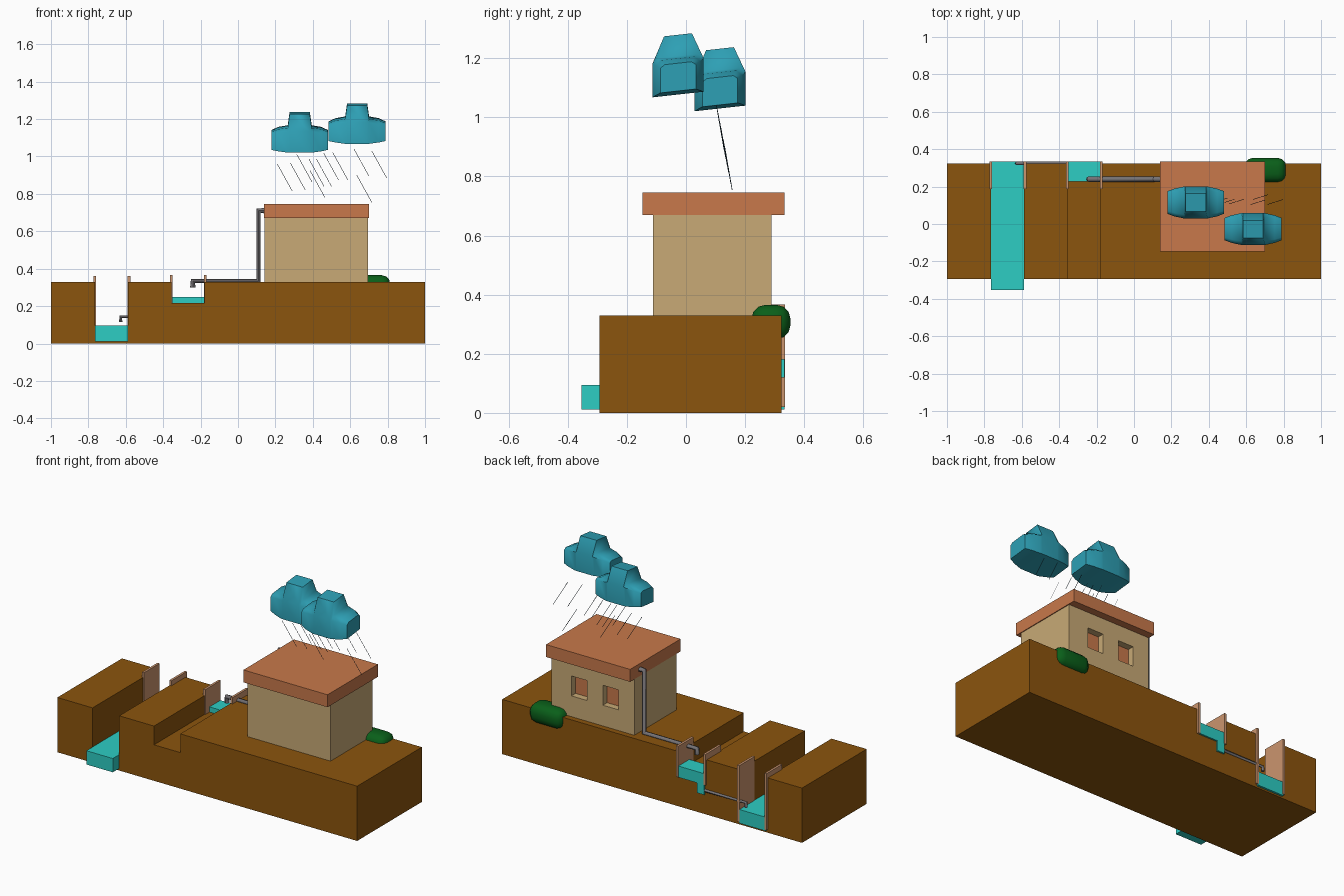
import bpy, bmesh, math
from mathutils import Vector

if "Cube" in bpy.data.objects:
    bpy.data.objects.remove(bpy.data.objects["Cube"])


def mat(name, rgb):
    m = bpy.data.materials.new(name)
    m.diffuse_color = (*rgb, 1)
    m.use_nodes = True
    m.node_tree.nodes["Principled BSDF"].inputs["Base Color"].default_value = m.diffuse_color
    return m


SOIL = mat("soil", (0.26, 0.089, 0.004))
WALL = mat("plaster", (0.58, 0.40, 0.18))
ROOF = mat("roof_tile", (0.58, 0.19, 0.07))
WATER = mat("water", (0.026, 0.61, 0.55))
CLOUD = mat("cloud", (0.027, 0.35, 0.46))
LEAF = mat("leaf", (0.003, 0.115, 0.01))
PLANK = mat("plank", (0.60, 0.30, 0.156))
PIPE = mat("pipe", (0.18, 0.17, 0.18))
RAIN = mat("rain", (0.01, 0.03, 0.05))


def mesh_obj(name, verts, faces, m):
    me = bpy.data.meshes.new(name)
    me.from_pydata(verts, [], faces)
    bm = bmesh.new()
    bm.from_mesh(me)
    bmesh.ops.recalc_face_normals(bm, faces=bm.faces)
    bm.to_mesh(me)
    bm.free()
    ob = bpy.data.objects.new(name, me)
    bpy.context.collection.objects.link(ob)
    if m:
        me.materials.append(m)
    return ob


def loft(name, rings, m):
    """Skin a row of equal-length rings and cap both ends."""
    n = len(rings[0])
    verts = [p for r in rings for p in r]
    faces = [list(range(n)), list(range(len(verts) - n, len(verts)))]
    for i in range(len(rings) - 1):
        for j in range(n):
            k = (j + 1) % n
            faces.append([i*n + j, i*n + k, (i+1)*n + k, (i+1)*n + j])
    return mesh_obj(name, verts, faces, m)


def extrude_y(name, profile, y0, y1, m):
    return loft(name, [[(x, y, z) for x, z in profile] for y in (y0, y1)], m)


def box(name, x0, x1, y0, y1, z0, z1, m):
    return extrude_y(name, [(x0, z0), (x1, z0), (x1, z1), (x0, z1)], y0, y1, m)


def activate(ob):
    bpy.ops.object.select_all(action='DESELECT')
    ob.select_set(True)
    bpy.context.view_layer.objects.active = ob


def smooth(ob, angle):
    activate(ob)
    bpy.ops.object.shade_smooth_by_angle(angle=math.radians(angle))


def tube(name, paths, r, m, res=2):
    """Pipe(s) swept along straight-segment paths, with mitred corners."""
    cu = bpy.data.curves.new(name, 'CURVE')
    cu.dimensions = '3D'
    cu.bevel_depth, cu.bevel_resolution, cu.use_fill_caps = r, res, True
    for path in paths:
        s = cu.splines.new('POLY')
        s.points.add(len(path) - 1)
        for p, co in zip(s.points, path):
            p.co = (*co, 1)
    cu.materials.append(m)
    ob = bpy.data.objects.new(name, cu)
    bpy.context.collection.objects.link(ob)
    activate(ob)
    bpy.ops.object.convert(target='MESH')
    return bpy.context.object


# Ground block with a deep canal and a shallow ditch
extrude_y("ground", [(-1, 0), (1, 0), (1, .33), (-.18, .33), (-.18, .217), (-.355, .217),
                     (-.355, .33), (-.587, .33), (-.587, .01), (-.765, .01), (-.765, .33),
                     (-1, .33)], -.293, .323, SOIL)

# Water in the canal, and ditch water with its outlet leg
box("canal_water", -.764, -.588, -.353, .333, .012, .095, WATER)
extrude_y("ditch_water", [(-.354, .12), (-.305, .12), (-.305, .18), (-.181, .18),
                          (-.181, .248), (-.354, .248)], .228, .333, WATER)

# Retaining planks
for name, x, z0, z1 in (("canal_plank_left", -.765, .02, .36), ("canal_plank_right", -.583, .02, .36),
                        ("ditch_plank_left", -.357, .18, .367), ("ditch_plank_right", -.175, .18, .367)):
    box(name, x - .007, x + .007, .188, .335, z0, z1, PLANK)

# House walls with recessed rear windows
walls = box("house_walls", .142, .695, -.111, .289, .325, .68, WALL)
for i, x in enumerate((.30, .51)):
    cutter = box("window_cutter", x - .052, x + .052, .245, .35, .455, .575, None)
    mod = walls.modifiers.new("window", 'BOOLEAN')
    mod.object, mod.operation, mod.solver = cutter, 'DIFFERENCE', 'EXACT'
    activate(walls)
    bpy.ops.object.modifier_apply(modifier=mod.name)
    bpy.data.objects.remove(cutter)
    box(f"window_pane_{i + 1}", x - .052, x + .052, .24, .249, .455, .575, ROOF)

# Flat roof slab
box("roof", .139, .70, -.147, .334, .67, .745, ROOF)

# Downpipe to the ditch, and overflow pipe to the canal
smooth(tube("downpipe", [[(.145, .24, .71), (.11, .24, .71), (.11, .24, .334),
                          (-.241, .24, .334), (-.241, .24, .30)]], .015, PIPE), 50)
smooth(tube("overflow_pipe", [[(-.32, .324, .143), (-.627, .324, .143),
                               (-.627, .324, .115)]], .009, PIPE), 50)

# Bush behind the house
bush = box("bush", .59, .814, .222, .353, .25, .365, LEAF)
bev = bush.modifiers.new("round", 'BEVEL')
bev.width, bev.segments = .045, 3
activate(bush)
bpy.ops.object.modifier_apply(modifier="round")
smooth(bush, 60)


# Clouds: low body with a raised, tapered middle
def cloud(name, cx, cy, cz):
    # x, half width, bottom z, shoulder z, top half width, top z
    half = [(.152, .060, .012, .095, .045, .106), (.115, .074, .006, .105, .055, .122),
            (.064, .085, 0, .112, .064, .130), (.054, .086, 0, .115, .047, .202)]
    stations = [(-s[0], *s[1:]) for s in half] + half[::-1]
    rings = []
    for x, w, zb, zs, tw, zt in stations:
        sec = [(-w, zb), (w, zb), (w, zs), (tw, zt), (-tw, zt), (-w, zs)]
        rings.append([(cx + x, cy + y, cz + z + .11 * y) for y, z in sec])
    smooth(loft(name, rings, CLOUD), 50)


cloud("cloud_left", .33, .115, 1.03)
cloud("cloud_right", .637, -.027, 1.077)

# Slanted rain streaks
starts = [(.21, .96), (.28, .965), (.315, 1.01), (.38, .985), (.385, .925), (.42, .985),
          (.457, 1.02), (.507, 1.02), (.62, 1.04), (.635, .90), (.715, 1.03)]
streaks = []
for x, z in starts:
    y = .105 + (1.03 - z) * .2
    streaks.append([(x, y, z), (x + .08, y + .025, z - .145)])
tube("rain", streaks, .0012, RAIN, 0)
